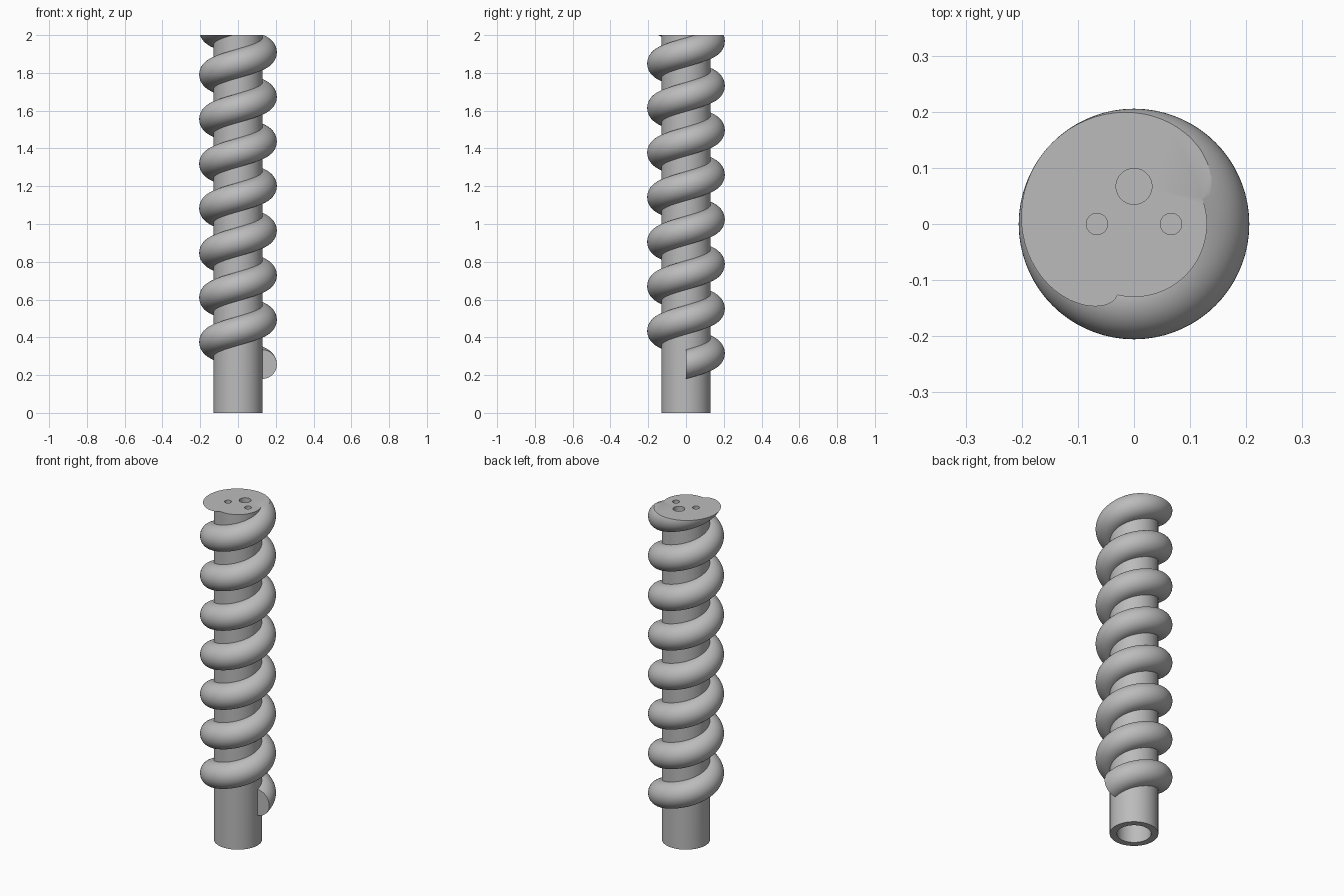
import bpy
import bmesh
from math import pi, cos, sin, acos, radians

if "Cube" in bpy.data.objects:
    bpy.data.objects.remove(bpy.data.objects["Cube"], do_unlink=True)

HEIGHT = 2.0
CORE_R = 0.13
COIL_R = 0.0775       # radius of the round thread section
COIL_CENTRE = 0.128   # distance of the section from the axis
COIL_START = 0.257
PITCH = 0.236
TURNS = 7.8
STEPS = 72            # rings per turn

grey = bpy.data.materials.new("plain grey")
grey.use_nodes = True
colour = (0.5, 0.5, 0.5, 1)
grey.diffuse_color = colour
grey.node_tree.nodes["Principled BSDF"].inputs["Base Color"].default_value = colour


def cylinder(name, x, y, radius, bottom, top, sides):
    bpy.ops.mesh.primitive_cylinder_add(
        vertices=sides, radius=radius, depth=top - bottom,
        location=(x, y, (bottom + top) / 2))
    obj = bpy.context.object
    obj.name = name
    obj.data.materials.append(grey)
    return obj


def combine(target, other, operation):
    bpy.context.view_layer.objects.active = target
    mod = target.modifiers.new(operation, "BOOLEAN")
    mod.operation = operation
    mod.solver = "EXACT"
    mod.object = other
    bpy.ops.object.modifier_apply(modifier=mod.name)
    bpy.data.objects.remove(other, do_unlink=True)


def make_coil():
    # Round section, cut off just inside the core wall
    limit = acos((0.115 - COIL_CENTRE) / COIL_R)
    count = 28
    angles = [-limit + 2 * limit * i / count for i in range(count + 1)]
    section = [(COIL_CENTRE + COIL_R * cos(a), COIL_R * sin(a)) for a in angles]
    bm = bmesh.new()
    rings = []
    for i in range(int(TURNS * STEPS) + 1):
        a = 2 * pi * i / STEPS
        z = COIL_START + PITCH * i / STEPS
        rings.append([bm.verts.new((r * cos(a), r * sin(a), z + h)) for r, h in section])
    for low, high in zip(rings, rings[1:]):
        for j in range(len(section)):
            k = (j + 1) % len(section)
            bm.faces.new((low[j], low[k], high[k], high[j]))
    bm.faces.new(rings[0])
    bm.faces.new(rings[-1])
    bmesh.ops.recalc_face_normals(bm, faces=bm.faces)
    mesh = bpy.data.meshes.new("coil")
    bm.to_mesh(mesh)
    bm.free()
    mesh.materials.append(grey)
    obj = bpy.data.objects.new("coil", mesh)
    bpy.context.collection.objects.link(obj)
    return obj


# Core with the spiral thread, both trimmed flat at the top
screw = cylinder("spiral_screw", 0, 0, CORE_R, 0, HEIGHT + 0.2, 96)
combine(screw, make_coil(), "UNION")
combine(screw, cylinder("trim", 0, 0, 0.5, HEIGHT, HEIGHT + 0.5, 16), "DIFFERENCE")

# Socket in the bottom, one large and two small holes in the top
combine(screw, cylinder("socket", 0, 0, 0.092, -0.1, 0.25, 64), "DIFFERENCE")
for x, y, r in ((0, 0.067, 0.032), (-0.066, 0, 0.019), (0.066, 0, 0.019)):
    combine(screw, cylinder("hole", x, y, r, HEIGHT - 0.15, HEIGHT + 0.1, 40), "DIFFERENCE")

bpy.ops.object.select_all(action="DESELECT")
screw.select_set(True)
bpy.context.view_layer.objects.active = screw
bpy.ops.object.shade_smooth_by_angle(angle=radians(30))
